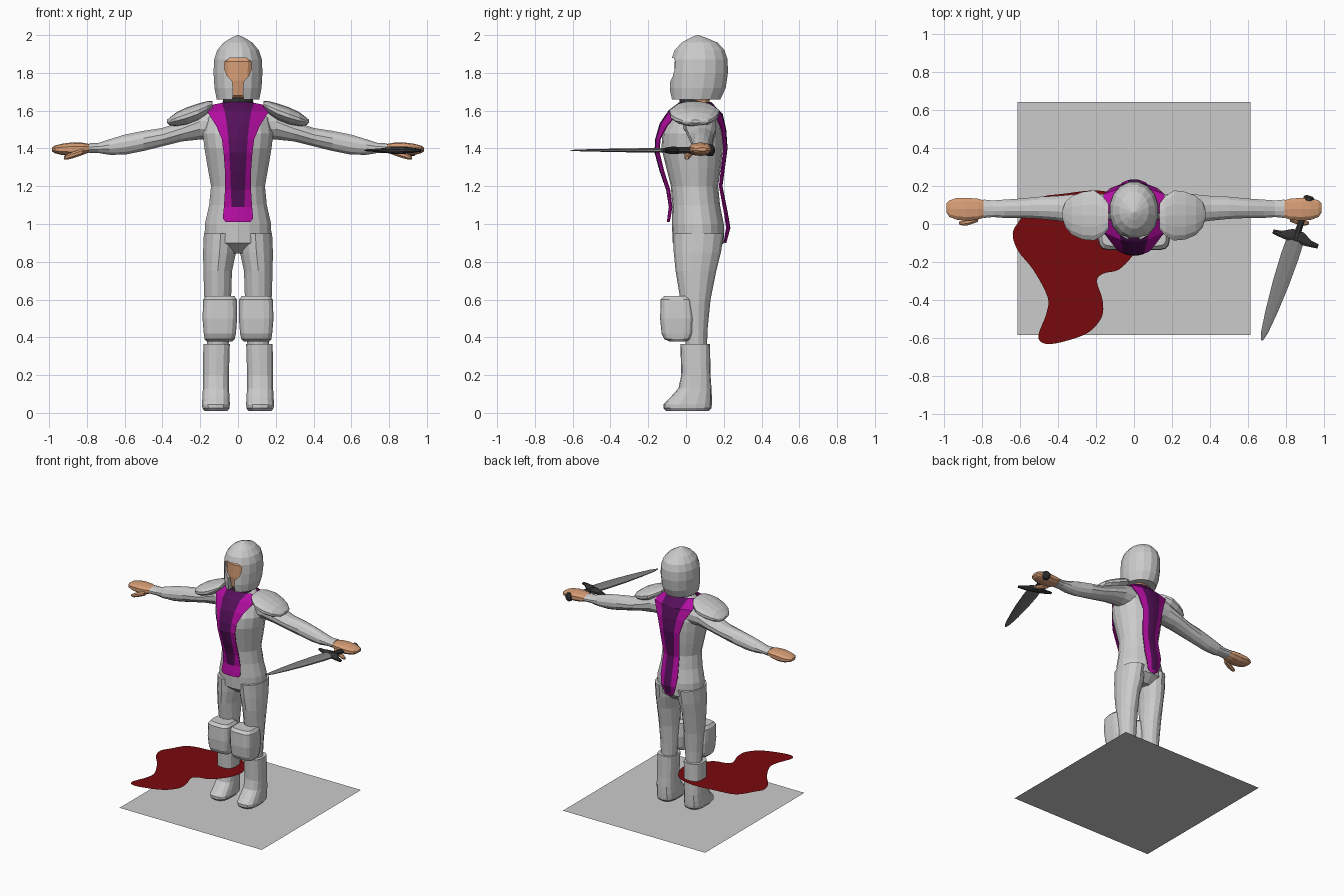
import bpy, bmesh, math
from mathutils import Matrix, Vector


def mat(name, r, g, b):
    m = bpy.data.materials.new(name)
    m.diffuse_color = (r, g, b, 1)
    return m


SILVER = mat("silver", 0.6, 0.6, 0.6)
SKIN = mat("skin", 0.68, 0.34, 0.18)
MAGENTA = mat("magenta", 0.46, 0.004, 0.36)
PURPLE = mat("dark purple", 0.09, 0.005, 0.1)
RED = mat("dark red", 0.19, 0.003, 0.004)
STEEL = mat("blade grey", 0.22, 0.22, 0.22)
DARK = mat("dark grey", 0.035, 0.035, 0.035)


def make(name, verts, faces, mats, mirror=False):
    bm = bmesh.new()
    vs = [bm.verts.new(v) for v in verts]
    for f in faces:
        bm.faces.new([vs[i] for i in f])
    bmesh.ops.recalc_face_normals(bm, faces=bm.faces)
    me = bpy.data.meshes.new(name)
    bm.to_mesh(me)
    bm.free()
    for m in mats:
        me.materials.append(m)
    ob = bpy.data.objects.new(name, me)
    bpy.context.collection.objects.link(ob)
    if mirror:
        ob.modifiers.new("mirror", 'MIRROR')
    return ob


def loft(name, secs, m, axis='z', n=14, p=2.0, mirror=False):
    """Sections are (position along axis, a_min, a_max, b_min, b_max)."""
    verts, faces = [], []
    for t, a0, a1, b0, b1 in secs:
        for i in range(n):
            w = 2 * math.pi * (i + 0.5) / n
            c, s = math.cos(w), math.sin(w)
            a = (a0 + a1) / 2 + (a1 - a0) / 2 * math.copysign(abs(c) ** (2 / p), c)
            b = (b0 + b1) / 2 + (b1 - b0) / 2 * math.copysign(abs(s) ** (2 / p), s)
            verts.append((a, b, t) if axis == 'z' else (t, a, b))
    for k in range(len(secs) - 1):
        for i in range(n):
            j = (i + 1) % n
            faces.append((k * n + i, k * n + j, k * n + n + j, k * n + n + i))
    last = (len(secs) - 1) * n
    faces += [tuple(range(n)), tuple(range(last, last + n))]
    return make(name, verts, faces, [m], mirror)


def sym(rows):
    return [(z, -h, h, y0, y1) for z, h, y0, y1 in rows]


# Body: torso, legs, arms
loft("torso", sym([
    (0.845, 0.09, 0.0, 0.14), (0.90, 0.18, -0.07, 0.2), (1.0, 0.178, -0.075, 0.2),
    (1.1, 0.155, -0.073, 0.18), (1.2, 0.145, -0.08, 0.17), (1.3, 0.163, -0.105, 0.185),
    (1.4, 0.18, -0.13, 0.195), (1.48, 0.19, -0.125, 0.195), (1.56, 0.175, -0.085, 0.175),
    (1.61, 0.13, -0.04, 0.15), (1.64, 0.08, -0.02, 0.13)]), SILVER, n=18)
loft("legs", [
    (0.95, 0.0, 0.183, -0.07, 0.2), (0.85, 0.008, 0.187, -0.065, 0.185),
    (0.75, 0.03, 0.185, -0.055, 0.16), (0.6, 0.035, 0.18, -0.03, 0.13),
    (0.45, 0.04, 0.17, -0.01, 0.115), (0.34, 0.05, 0.165, 0.0, 0.11)], SILVER, mirror=True)
loft("arms", [
    (0.1, -0.03, 0.16, 1.44, 1.62), (0.2, -0.01, 0.16, 1.445, 1.6),
    (0.3, 0.0, 0.16, 1.435, 1.545), (0.4, 0.015, 0.15, 1.41, 1.51),
    (0.5, 0.025, 0.145, 1.385, 1.495), (0.6, 0.03, 0.135, 1.365, 1.475),
    (0.68, 0.03, 0.13, 1.365, 1.45), (0.74, 0.035, 0.125, 1.375, 1.43),
    (0.79, 0.03, 0.13, 1.375, 1.428)], SILVER, axis='x', n=12, mirror=True)

# Hands and thumbs
loft("hands", [
    (0.77, 0.04, 0.12, 1.385, 1.42), (0.82, 0.02, 0.135, 1.367, 1.43),
    (0.88, 0.015, 0.14, 1.36, 1.432), (0.93, 0.02, 0.14, 1.365, 1.425),
    (0.97, 0.035, 0.125, 1.375, 1.415), (0.985, 0.06, 0.11, 1.385, 1.405)],
    SKIN, axis='x', n=10, p=2.5, mirror=True)
loft("thumbs", [
    (0.82, 0.01, 0.05, 1.365, 1.4), (0.87, -0.008, 0.032, 1.348, 1.385),
    (0.90, -0.01, 0.022, 1.34, 1.372), (0.92, -0.003, 0.012, 1.342, 1.36)],
    SKIN, axis='x', n=8, mirror=True)

# Armour: boots, knee guards, shoulder guards
loft("boots", [
    (0.365, 0.042, 0.185, -0.03, 0.127), (0.2, 0.047, 0.186, -0.025, 0.13),
    (0.13, 0.047, 0.187, -0.04, 0.135), (0.08, 0.043, 0.19, -0.085, 0.137),
    (0.045, 0.042, 0.192, -0.12, 0.137), (0.025, 0.043, 0.19, -0.12, 0.135),
    (0.01, 0.055, 0.178, -0.105, 0.12)], SILVER, n=14, p=2.8, mirror=True)
loft("knee_guards", [
    (0.62, 0.02, 0.17, -0.115, 0.01), (0.60, 0.005, 0.185, -0.135, 0.035),
    (0.5, 0.004, 0.189, -0.138, 0.047), (0.42, 0.01, 0.182, -0.13, 0.04),
    (0.39, 0.017, 0.177, -0.115, 0.025), (0.377, 0.03, 0.165, -0.085, 0.0)],
    SILVER, n=16, p=4, mirror=True)
loft("shoulder_guards", [
    (0.135, -0.03, 0.11, 1.615, 1.65), (0.165, -0.065, 0.15, 1.58, 1.65),
    (0.21, -0.09, 0.18, 1.548, 1.638), (0.27, -0.085, 0.172, 1.525, 1.618),
    (0.325, -0.06, 0.15, 1.517, 1.592), (0.36, -0.02, 0.12, 1.522, 1.565),
    (0.375, 0.025, 0.075, 1.535, 1.552)], SILVER, axis='x', n=14, mirror=True)

# Head, collar and helmet with a keyhole face opening
loft("head", sym([
    (1.60, 0.07, -0.01, 0.12), (1.655, 0.07, -0.02, 0.125), (1.68, 0.08, -0.05, 0.14),
    (1.76, 0.095, -0.062, 0.15), (1.86, 0.1, -0.06, 0.16), (1.90, 0.07, -0.03, 0.13)]),
    SKIN, p=2.6)
collar = loft("collar", sym([(1.615, 0.092, -0.035, 0.14), (1.66, 0.08, -0.035, 0.125)]), DARK)
for v in collar.data.vertices:
    if v.co.z > 1.64:
        v.co.z = 1.67 - 0.2 * (v.co.y + 0.03)
helmet = loft("helmet", sym([
    (1.66, 0.115, -0.08, 0.185), (1.72, 0.127, -0.09, 0.213), (1.8, 0.132, -0.087, 0.225),
    (1.87, 0.129, -0.08, 0.223), (1.92, 0.112, -0.063, 0.207), (1.96, 0.078, -0.025, 0.17),
    (1.985, 0.037, 0.02, 0.11), (2.0, 0.004, 0.056, 0.066)]), SILVER, n=16)
half = [(0.035, 1.6), (0.025, 1.70), (0.03, 1.755), (0.058, 1.785), (0.072, 1.82),
        (0.07, 1.86), (0.045, 1.878)]
outline = half + [(-x, z) for x, z in reversed(half)]
k = len(outline)
cutter = make("face_cutter", [(x, y, z) for y in (-0.2, -0.015) for x, z in outline],
              [tuple(range(k)), tuple(range(k, 2 * k))] +
              [(i, (i + 1) % k, k + (i + 1) % k, k + i) for i in range(k)], [SILVER])
cutter.hide_render = True
cutter.hide_viewport = True
cut = helmet.modifiers.new("face opening", 'BOOLEAN')
cut.operation = 'DIFFERENCE'
cut.solver = 'EXACT'
cut.object = cutter


# Tabard panels: rows of (z_mid, z_edge, y_mid, y_edge, inner half width, outer half width)
def panel(name, rows, trim):
    verts, faces = [], []
    for zc, ze, yc, ye, inner, outer in rows:
        for x in (-outer, -inner, -inner / 2, 0, inner / 2, inner, outer):
            q = (x / outer) ** 2
            verts.append((x, yc + (ye - yc) * q, zc + (ze - zc) * q))
    for r in range(len(rows) - 1):
        for c in range(6):
            i = r * 7 + c
            faces.append((i, i + 1, i + 8, i + 7))
    ob = make(name, verts, faces, [PURPLE, MAGENTA])
    for i, f in enumerate(ob.data.polygons):
        f.material_index = 1 if i % 6 in (0, 5) or i // 6 >= len(rows) - 1 - trim else 0
    s = ob.modifiers.new("thickness", 'SOLIDIFY')
    s.thickness = 0.006
    s.offset = 0


panel("front_tabard", [
    (1.645, 1.625, -0.03, 0.04, 0.085, 0.15), (1.60, 1.59, -0.09, -0.04, 0.07, 0.16),
    (1.53, 1.52, -0.137, -0.1, 0.058, 0.115), (1.45, 1.45, -0.16, -0.137, 0.05, 0.085),
    (1.38, 1.38, -0.164, -0.143, 0.045, 0.075), (1.28, 1.28, -0.137, -0.118, 0.04, 0.068),
    (1.18, 1.18, -0.102, -0.086, 0.037, 0.068), (1.09, 1.09, -0.088, -0.075, 0.033, 0.074),
    (1.03, 1.03, -0.096, -0.085, 0.035, 0.08), (1.01, 1.01, -0.098, -0.09, 0.03, 0.065)], 2)
panel("back_tabard", [
    (1.645, 1.625, 0.13, 0.04, 0.09, 0.15), (1.58, 1.58, 0.192, 0.155, 0.08, 0.16),
    (1.5, 1.5, 0.21, 0.188, 0.06, 0.115), (1.4, 1.4, 0.217, 0.2, 0.045, 0.085),
    (1.2, 1.2, 0.19, 0.177, 0.03, 0.067), (1.05, 1.05, 0.22, 0.205, 0.03, 0.072),
    (0.98, 0.98, 0.232, 0.215, 0.03, 0.062), (0.92, 0.92, 0.216, 0.205, 0.02, 0.042),
    (0.90, 0.90, 0.21, 0.205, 0.01, 0.016)], 1)

# Dagger, built along local z and laid flat in the hand
d, side = Vector((-0.316, -0.949, 0)), Vector((0.949, -0.316, 0))
place = Matrix.Translation((0.85, -0.075, 1.39)) @ Matrix(
    (side, (0, 0, 1), d)).transposed().to_4x4()
dagger = [
    loft("dagger_blade", [(s, -w, w, -t, t) for s, w, t in (
        (0.015, 0.05, 0.014), (0.1, 0.052, 0.013), (0.25, 0.047, 0.011), (0.4, 0.035, 0.008),
        (0.52, 0.02, 0.005), (0.565, 0.006, 0.002))], STEEL, n=8),
    loft("dagger_guard", [
        (-0.125, -0.008, 0.008, -0.008, 0.016), (-0.08, -0.014, 0.014, -0.016, 0.022),
        (-0.03, -0.02, 0.02, -0.045, 0.028), (0.03, -0.02, 0.02, -0.045, 0.028),
        (0.08, -0.014, 0.014, -0.016, 0.022), (0.125, -0.008, 0.008, -0.008, 0.016)],
        DARK, axis='x', n=8),
    loft("dagger_handle", [(s, -w, w, -w, w) for s, w in (
        (0.0, 0.022), (-0.06, 0.018), (-0.19, 0.018), (-0.2, 0.032), (-0.225, 0.032),
        (-0.235, 0.018))], DARK, n=8)]
for ob in dagger:
    ob.matrix_world = place

# Red pool: smooth closed outline
pts = [(-0.637, -0.05), (-0.6, 0.02), (-0.52, 0.13), (-0.36, 0.16), (-0.18, 0.175), (-0.03, 0.13),
       (0.045, 0.0), (0.03, -0.1), (-0.01, -0.17), (-0.08, -0.24), (-0.16, -0.26), (-0.195, -0.3),
       (-0.165, -0.4), (-0.17, -0.49), (-0.24, -0.57), (-0.36, -0.615), (-0.46, -0.63),
       (-0.503, -0.59), (-0.46, -0.47), (-0.455, -0.38), (-0.53, -0.24), (-0.61, -0.14)]
pool, c = [], [Vector(q) for q in pts]
for i in range(len(c)):
    a, b, e, f = (c[(i + j - 1) % len(c)] for j in range(4))
    for t in (0, 0.25, 0.5, 0.75):
        v = (2 * b + (e - a) * t + (2 * a - 5 * b + 4 * e - f) * t**2
             + (3 * b - a - 3 * e + f) * t**3) / 2
        pool.append((v.x, v.y, 0.235))
make("red_pool", pool, [tuple(reversed(range(len(pool))))], [RED])

# Floor slab sheet
make("base_sheet", [(-0.613, -0.582, 0), (0.613, -0.582, 0), (0.613, 0.64, 0), (-0.613, 0.64, 0)],
     [(0, 1, 2, 3)], [SILVER])
